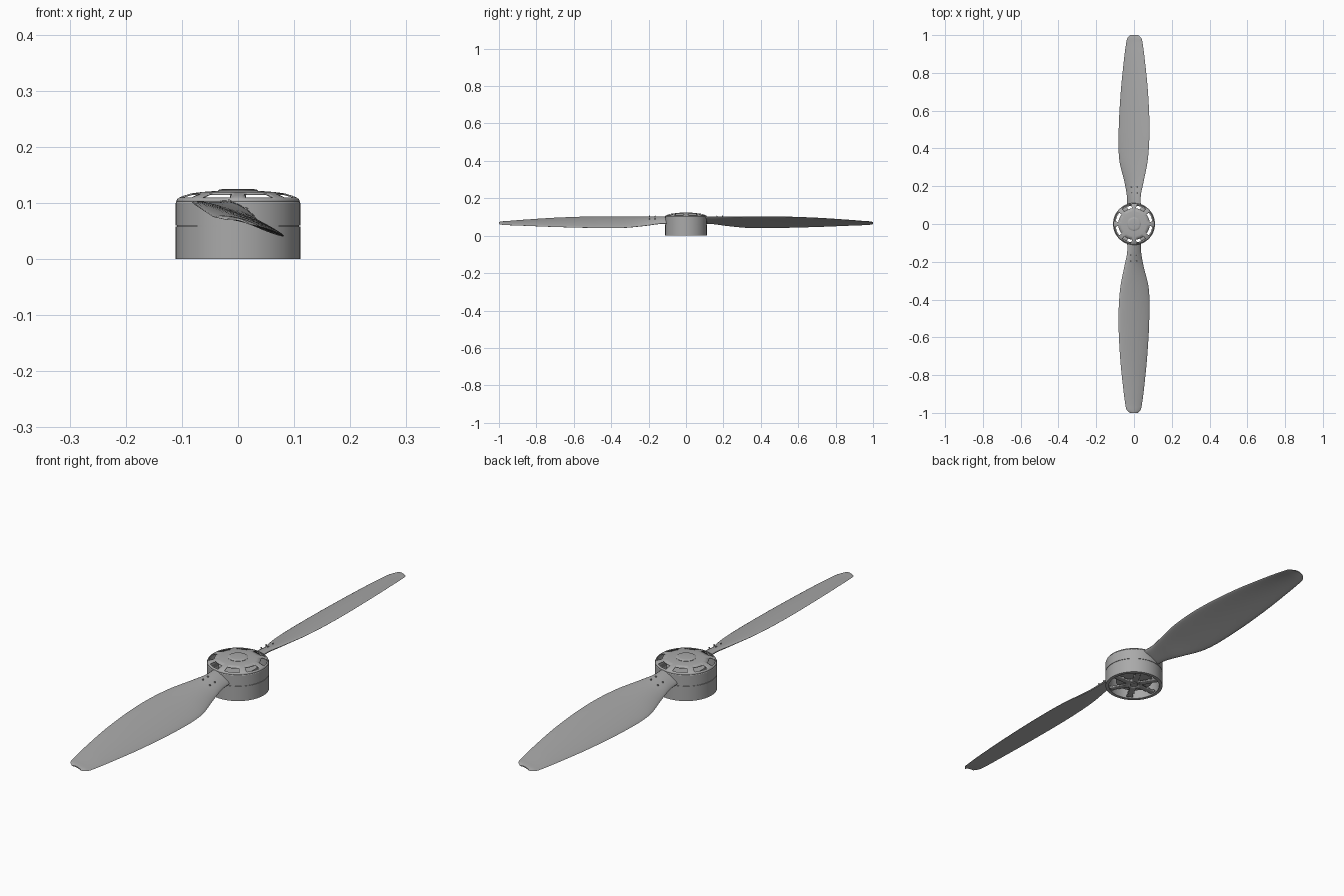
import bpy, bmesh, math
from mathutils import Matrix, Vector

if "Cube" in bpy.data.objects:
    bpy.data.objects.remove(bpy.data.objects["Cube"], do_unlink=True)

grey = bpy.data.materials.new("neutral_grey")
grey.use_nodes = True
grey.diffuse_color = (0.4, 0.4, 0.4, 1)
grey.node_tree.nodes["Principled BSDF"].inputs["Base Color"].default_value = (0.4, 0.4, 0.4, 1)

SEG = 96


def finish(name, bm, angle=30):
    bmesh.ops.remove_doubles(bm, verts=bm.verts, dist=1e-5)
    bmesh.ops.recalc_face_normals(bm, faces=bm.faces)
    mesh = bpy.data.meshes.new(name)
    bm.to_mesh(mesh)
    bm.free()
    ob = bpy.data.objects.new(name, mesh)
    bpy.context.collection.objects.link(ob)
    mesh.materials.append(grey)
    bpy.ops.object.select_all(action="DESELECT")
    ob.select_set(True)
    bpy.context.view_layer.objects.active = ob
    bpy.ops.object.shade_smooth_by_angle(angle=math.radians(angle))
    return ob


def lathe(name, profile, closed=True, hole=None, thickness=0):
    """Turn an (r, z) profile about z; hole(r, angle) drops faces."""
    bm = bmesh.new()
    verts = [bm.verts.new((r, 0, z)) for r, z in profile]
    pairs = list(zip(verts, verts[1:] + verts[:1]))
    edges = [bm.edges.new(p) for p in (pairs if closed else pairs[:-1])]
    bmesh.ops.spin(bm, geom=verts + edges, cent=(0, 0, 0), axis=(0, 0, 1),
                   angle=math.tau, steps=SEG)
    bmesh.ops.remove_doubles(bm, verts=bm.verts, dist=1e-5)
    if hole:
        doomed = []
        for f in bm.faces:
            c = f.calc_center_median()
            if hole(c.xy.length, math.atan2(c.y, c.x)):
                doomed.append(f)
        bmesh.ops.delete(bm, geom=doomed, context="FACES")
    bmesh.ops.recalc_face_normals(bm, faces=bm.faces)
    ob = finish(name, bm)
    if thickness:
        mod = ob.modifiers.new("thickness", "SOLIDIFY")
        mod.thickness = thickness
        mod.offset = 0
    return ob


def off_spoke(angle, count):
    """Angle from the nearest of several evenly spaced spokes."""
    step = math.tau / count
    return abs((angle + step / 2) % step - step / 2)


# Motor housing: fixed base below, turning bell above a fine seam
lathe("motor_base", [(0.098, 0), (0.111, 0), (0.111, 0.058), (0.098, 0.058)])
lathe("motor_bell", [(0.103, 0.06), (0.111, 0.06), (0.111, 0.1), (0.109, 0.103), (0.103, 0.103)])
lathe("seam_ring", [(0.1, 0.054), (0.109, 0.054), (0.109, 0.064), (0.1, 0.064)])

# Domed cover with eight vent windows
lathe("domed_cover", [(0.109, 0.102), (0.107, 0.106), (0.104, 0.1085), (0.095, 0.112),
                      (0.083, 0.1155), (0.065, 0.118), (0.045, 0.1195), (0.0, 0.1195)],
      closed=False, thickness=0.003,
      hole=lambda r, a: 0.083 < r < 0.104 and off_spoke(a, 8) > math.radians(7))
lathe("centre_cap", [(0, 0.118), (0.036, 0.118), (0.036, 0.122), (0.033, 0.124),
                     (0.025, 0.125), (0, 0.125)], closed=False)

# Underside spider with tapered spokes
radii = [0.1, 0.09, 0.08, 0.07, 0.06, 0.05, 0.04, 0.033, 0.015]
lathe("base_spider", [(r, 0.008) for r in radii], closed=False, thickness=0.006,
      hole=lambda r, a: 0.034 < r < 0.096 and off_spoke(a, 6) * r > 0.011)

# Inner core and shaft
lathe("stator_core", [(0.025, 0.02), (0.07, 0.02), (0.07, 0.09), (0.025, 0.09)])
lathe("shaft", [(0, 0.004), (0.014, 0.004), (0.014, 0.118), (0, 0.118)], closed=False)

# Blade stations: span, high edge x, low edge x, high edge z, low edge z, thickness
STATIONS = [
    (0.099, -0.036, 0.036, 0.099, 0.066, 0.022),
    (0.15, -0.036, 0.038, 0.098, 0.063, 0.021),
    (0.22, -0.050, 0.050, 0.099, 0.053, 0.018),
    (0.34, -0.073, 0.078, 0.102, 0.042, 0.016),
    (0.50, -0.082, 0.081, 0.102, 0.042, 0.014),
    (0.70, -0.074, 0.070, 0.095, 0.047, 0.012),
    (0.88, -0.056, 0.052, 0.083, 0.054, 0.009),
    (0.96, -0.045, 0.041, 0.076, 0.057, 0.007),
    (0.985, -0.038, 0.034, 0.074, 0.059, 0.006),
    (1.0, -0.021, 0.020, 0.070, 0.062, 0.004),
]


def station_at(i, t):
    """Smooth cubic blend between neighbouring stations."""
    a, b = Vector(STATIONS[i]), Vector(STATIONS[i + 1])
    before = Vector(STATIONS[max(i - 1, 0)])
    after = Vector(STATIONS[min(i + 2, len(STATIONS) - 1)])
    h = b[0] - a[0]
    ma = (b - before) * (h / (b[0] - before[0]))
    mb = (after - a) * (h / (after[0] - a[0]))
    return (a * (2*t**3 - 3*t**2 + 1) + ma * (t**3 - 2*t**2 + t)
            + b * (3*t**2 - 2*t**3) + mb * (t**3 - t**2))


def section(st, n=14):
    """Cambered aerofoil loop running over the top and back underneath."""
    span, xa, xb, za, zb, thick = st
    points = []
    for k in range(2 * n):
        ang = math.pi * k / n
        u = (1 - math.cos(ang)) / 2
        s = math.sin(ang)
        lift = 0.005 * (1 - (2*u - 1)**2) + thick / 2 * s
        points.append((xa + (xb - xa) * u, -span, za + (zb - za) * u + lift))
    return points


def blade(name, turn):
    bm = bmesh.new()
    rows = [station_at(i, j / 5) for i in range(len(STATIONS) - 1) for j in range(5)]
    rows.append(Vector(STATIONS[-1]))
    loops = [[bm.verts.new(p) for p in section(st)] for st in rows]
    for a, b in zip(loops, loops[1:]):
        for k in range(len(a)):
            m = (k + 1) % len(a)
            bm.faces.new((a[k], a[m], b[m], b[k]))
    bm.faces.new(loops[0])
    bm.faces.new(loops[-1])
    bmesh.ops.transform(bm, matrix=Matrix.Rotation(turn, 4, "Z"), verts=bm.verts)
    finish(name, bm, 40)


def screws(name, turn):
    """Small fastener heads on the blade root."""
    bm = bmesh.new()
    tilt = Matrix.Rotation(math.radians(25), 4, "Y")
    for x in (-0.015, 0.015):
        for y in (-0.165, -0.195):
            place = Matrix.Translation((x, y, 0.097 - 0.45 * x)) @ tilt
            bmesh.ops.create_cone(bm, cap_ends=True, segments=12, radius1=0.003,
                                  radius2=0.003, depth=0.004, matrix=place)
    bmesh.ops.transform(bm, matrix=Matrix.Rotation(turn, 4, "Z"), verts=bm.verts)
    finish(name, bm)


for side, turn in (("front", 0), ("back", math.pi)):
    blade(side + "_blade", turn)
    screws(side + "_blade_screws", turn)
